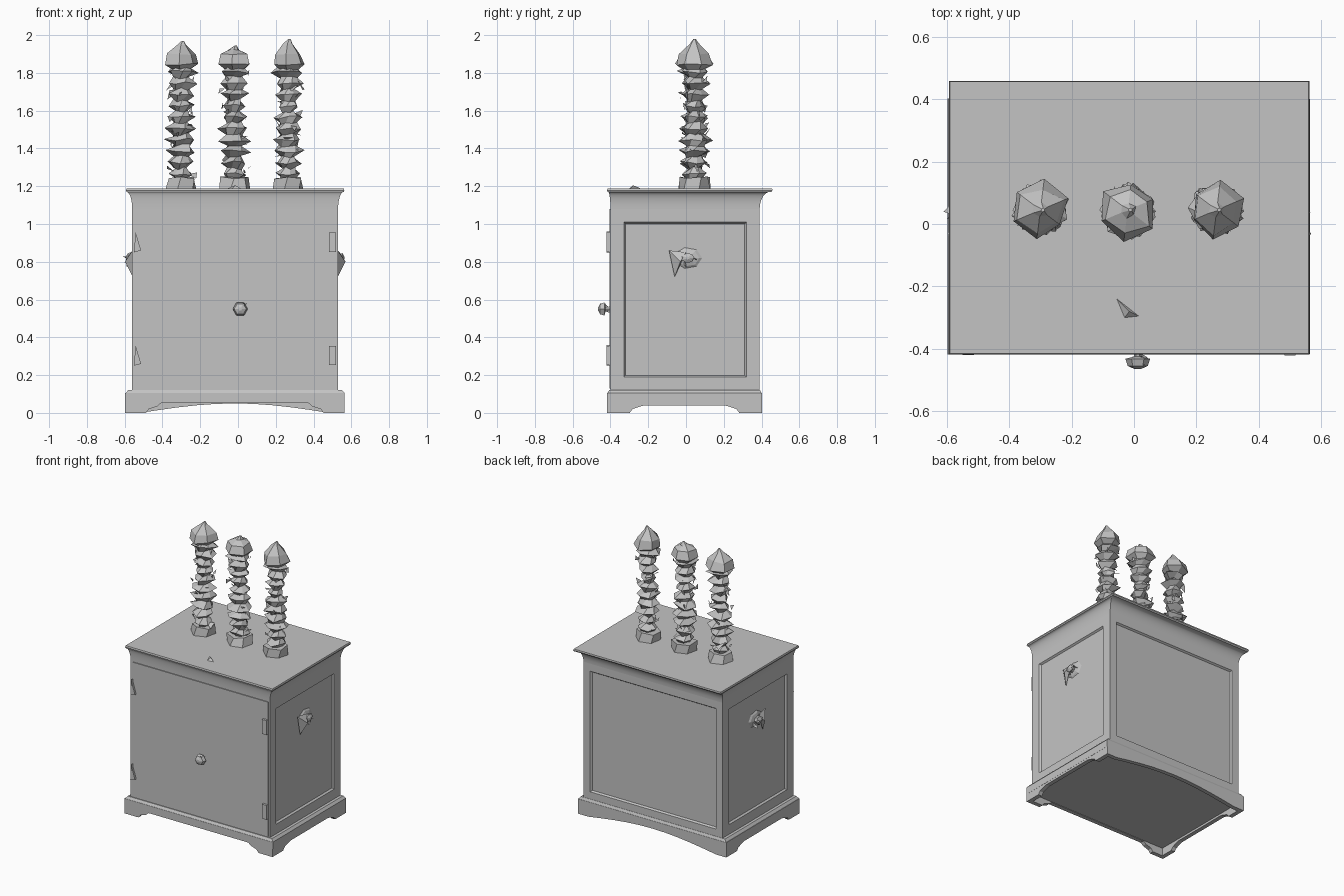
import bpy, bmesh, math, random
from mathutils import Vector

random.seed(4)
cube = bpy.data.objects.get("Cube")
if cube:
    bpy.data.objects.remove(cube, do_unlink=True)

grey = bpy.data.materials.new("plain_grey")
grey.use_nodes = True
grey.diffuse_color = (0.55, 0.55, 0.55, 1)
grey.node_tree.nodes["Principled BSDF"].inputs["Base Color"].default_value = (0.55, 0.55, 0.55, 1)

X0, X1, Y0, Y1 = -0.56, 0.53, -0.40, 0.39   # cabinet body footprint


def finish(name, bm, smooth=False, fix=True):
    if fix:
        bmesh.ops.recalc_face_normals(bm, faces=bm.faces)
    mesh = bpy.data.meshes.new(name)
    bm.to_mesh(mesh)
    bm.free()
    mesh.materials.append(grey)
    obj = bpy.data.objects.new(name, mesh)
    bpy.context.collection.objects.link(obj)
    if smooth:
        bpy.ops.object.select_all(action='DESELECT')
        obj.select_set(True)
        bpy.context.view_layer.objects.active = obj
        bpy.ops.object.shade_smooth_by_angle(angle=math.radians(30))
    return obj


def loft(bm, rings):
    """Join closed rings of points and cap both ends."""
    rows = [[bm.verts.new(p) for p in ring] for ring in rings]
    n = len(rows[0])
    for a, b in zip(rows, rows[1:]):
        for i in range(n):
            j = (i + 1) % n
            bm.faces.new((a[i], a[j], b[j], b[i]))
    bm.faces.new(rows[0][::-1])
    bm.faces.new(rows[-1])


def rect(side, front, back, z):
    """Body footprint grown on its sides, front and back."""
    xa, xb, ya, yb = X0 - side, X1 + side, Y0 - front, Y1 + back
    return [(xa, ya, z), (xb, ya, z), (xb, yb, z), (xa, yb, z)]


def box(bm, x0, x1, y0, y1, z0, z1):
    loft(bm, [[(x0, y0, z), (x1, y0, z), (x1, y1, z), (x0, y1, z)] for z in (z0, z1)])


# Body with framed, sunken panels on both sides and the back
bm = bmesh.new()
loft(bm, [rect(0, 0, 0, 0.12), rect(0, 0, 0, 1.08)])
bmesh.ops.recalc_face_normals(bm, faces=bm.faces)
sides = [f for f in bm.faces if abs(f.normal.x) > 0.9]
backs = [f for f in bm.faces if f.normal.y > 0.9]
for faces, margin in ((sides, 0.10), (backs, 0.075)):
    bmesh.ops.inset_individual(bm, faces=faces, thickness=margin)
    bmesh.ops.inset_individual(bm, faces=faces, thickness=0.012, depth=-0.012)
finish("cabinet_body", bm)

# Door plate on the front
bm = bmesh.new()
box(bm, X0 + 0.02, X1 - 0.01, Y0 - 0.006, Y0 + 0.01, 0.13, 1.08)
finish("front_door", bm)

# Coved moulding under the top
bm = bmesh.new()
cove = []
for i in range(8):
    a = i / 7 * math.pi / 2
    g = 1 - math.cos(a)
    cove.append(rect(0.03 * g, 0.012 * g, 0.055 * g, 1.08 + 0.09 * math.sin(a)))
loft(bm, cove)
finish("cove_moulding", bm, True)

# Top board
bm = bmesh.new()
loft(bm, [rect(0.03, 0.015, 0.062, 1.17), rect(0.033, 0.018, 0.068, 1.178),
          rect(0.03, 0.015, 0.066, 1.188)])
finish("top_board", bm)

# Bracket feet boards: outline along each side, pushed inwards
BX0, BX1, BY0, BY1 = -0.597, 0.563, -0.418, 0.402


def bracket(name, start, end, inward, foot, arch, curved):
    start, end, inward = Vector(start), Vector(end), Vector(inward)
    length = (end - start).length
    u = (end - start) / length
    if curved:
        low = [(foot + (length - 2 * foot) * i / 10,
                arch * math.sin(math.pi * i / 10)) for i in range(11)]
    else:
        low = [(foot - 0.03, 0), (foot - 0.015, 0.02), (foot + 0.03, 0.035),
               (foot + 0.05, arch)]
        low += [(length - d, z) for d, z in low[::-1]]
    outline = [(0, 0)] + low + [(length, 0), (length, 0.105), (0, 0.105)]
    ring = [start + u * d + Vector((0, 0, z)) for d, z in outline]
    bm = bmesh.new()
    loft(bm, [ring, [p + inward * 0.03 for p in ring]])
    finish(name, bm)


bracket("front_bracket", (BX0, BY0, 0), (BX1, BY0, 0), (0, 1, 0), 0.14, 0.052, False)
bracket("back_bracket", (BX0, BY1, 0), (BX1, BY1, 0), (0, -1, 0), 0.08, 0.05, True)
bracket("left_bracket", (BX1, BY0, 0), (BX1, BY1, 0), (-1, 0, 0), 0.15, 0.04, False)
bracket("right_bracket", (BX0, BY0, 0), (BX0, BY1, 0), (1, 0, 0), 0.15, 0.04, False)

# Sloped plinth ledge and underside
bm = bmesh.new()
loft(bm, [rect(0.034, 0.016, 0.010, 0.055), rect(0.034, 0.016, 0.010, 0.105),
          rect(0.02, 0.006, 0.002, 0.122)])
finish("plinth", bm)

# Hinges at both edges of the door
for side, x in (("right", -0.535), ("left", 0.50)):
    for level, z in (("lower", 0.305), ("upper", 0.905)):
        bm = bmesh.new()
        if side == "left":
            box(bm, x - 0.018, x + 0.018, -0.422, -0.40, z - 0.052, z + 0.05)
        else:
            tri = [(x - 0.015, z - 0.055), (x + 0.022, z - 0.045), (x - 0.008, z + 0.055)]
            loft(bm, [[(a, y, b) for a, b in tri] for y in (-0.42, -0.40)])
        finish(f"{side}_{level}_hinge", bm)


def shards(bm, count, centre, spread, size):
    """Loose splinter triangles scattered round a point."""
    for _ in range(count):
        c = Vector(centre) + Vector([random.uniform(-s, s) for s in spread])
        pts = [c + Vector([random.uniform(-size, size) for _ in range(3)]) for _ in range(3)]
        bm.faces.new([bm.verts.new(p) for p in pts])


# Door knob: small crumpled stem and head
bm = bmesh.new()
for_knob = ((-0.40, 0.015), (-0.425, 0.012), (-0.432, 0.04), (-0.455, 0.032), (-0.465, 0.01))
loft(bm, [[(0.012 + r * math.cos(i * math.tau / 6), y, 0.55 + r * math.sin(i * math.tau / 6))
           for i in range(6)] for y, r in for_knob])
shards(bm, 6, (0.015, -0.43, 0.56), (0.015, 0.012, 0.03), 0.025)
finish("door_knob", bm)

# Side handles: faceted rosette with a drooping lever
for name, x, s in (("left_handle", X1 - 0.012, 1), ("right_handle", X0 + 0.012, -1)):
    bm = bmesh.new()
    loft(bm, [[(x + s * d, 0.01 + r * math.cos(i * math.tau / 7),
                0.82 + r * 0.75 * math.sin(i * math.tau / 7)) for i in range(7)]
              for d, r in ((0, 0.075), (0.008, 0.06), (0.015, 0.03), (0.035, 0.035), (0.045, 0.01))])
    lever = [(0.01, -0.09, 0.86), (0.01, -0.06, 0.72), (0.05, -0.03, 0.80), (0.02, 0.0, 0.85)]
    vs = [bm.verts.new((x + s * d, y, z)) for d, y, z in lever]
    for a, b, c in ((0, 1, 2), (0, 2, 3), (1, 3, 2)):
        bm.faces.new((vs[a], vs[b], vs[c]))
    shards(bm, 6, (x + s * 0.03, 0.01, 0.82), (0.012, 0.04, 0.025), 0.025)
    finish(name, bm)


# Rough turned candles: base, knotted stem and pointed cap
def ring(cx, cy, z, r, sides, jitter, turn):
    pts = []
    for i in range(sides):
        a = turn + i * math.tau / sides
        k = r * random.uniform(1 - jitter, 1 + jitter)
        pts.append((cx + k * math.cos(a), cy + k * math.sin(a),
                    z + random.uniform(-1, 1) * jitter * 0.035))
    return pts


CY = 0.045
for name, cx, top in (("right", -0.30, 1.97), ("middle", -0.02, 1.945), ("left", 0.265, 1.98)):
    bm = bmesh.new()
    loft(bm, [ring(cx, CY, 1.187, 0.085, 6, 0.05, 0.3), ring(cx, CY, 1.245, 0.075, 6, 0.2, 0.5)])
    finish(f"{name}_candle_base", bm)

    bm = bmesh.new()
    rings = []
    for i in range(21):
        z = 1.235 + i * 0.03
        bulge = 0.054 + 0.008 * math.cos((z - 1.45) * 18)
        rings.append(ring(cx, CY, z, bulge * (1.28 if i % 2 else 0.72), 7, 0.25, i * 0.35))
    loft(bm, rings)
    for i in range(22):
        a = random.uniform(0, math.tau)
        shards(bm, 1, (cx + 0.055 * math.cos(a), CY + 0.055 * math.sin(a), 1.27 + i * 0.026),
               (0.008, 0.008, 0.01), 0.034)
    finish(f"{name}_candle_stem", bm)

    bm = bmesh.new()
    loft(bm, [ring(cx, CY, z, r, 6, 0.15, 0.4) for z, r in
              ((1.815, 0.05), (1.845, 0.09), (1.90, 0.075), (top - 0.02, 0.025))]
         + [ring(cx + 0.008, CY, top, 0.006, 6, 0, 0.4)])
    finish(f"{name}_candle_cap", bm)

# Small splinter lying on the top board
bm = bmesh.new()
pts = [bm.verts.new(p) for p in ((-0.055, -0.24, 1.188), (-0.03, -0.30, 1.188),
                                 (0.015, -0.295, 1.188), (-0.015, -0.28, 1.205))]
for a, b, c in ((0, 1, 3), (1, 2, 3), (2, 0, 3)):
    bm.faces.new((pts[a], pts[b], pts[c]))
finish("top_splinter", bm)
